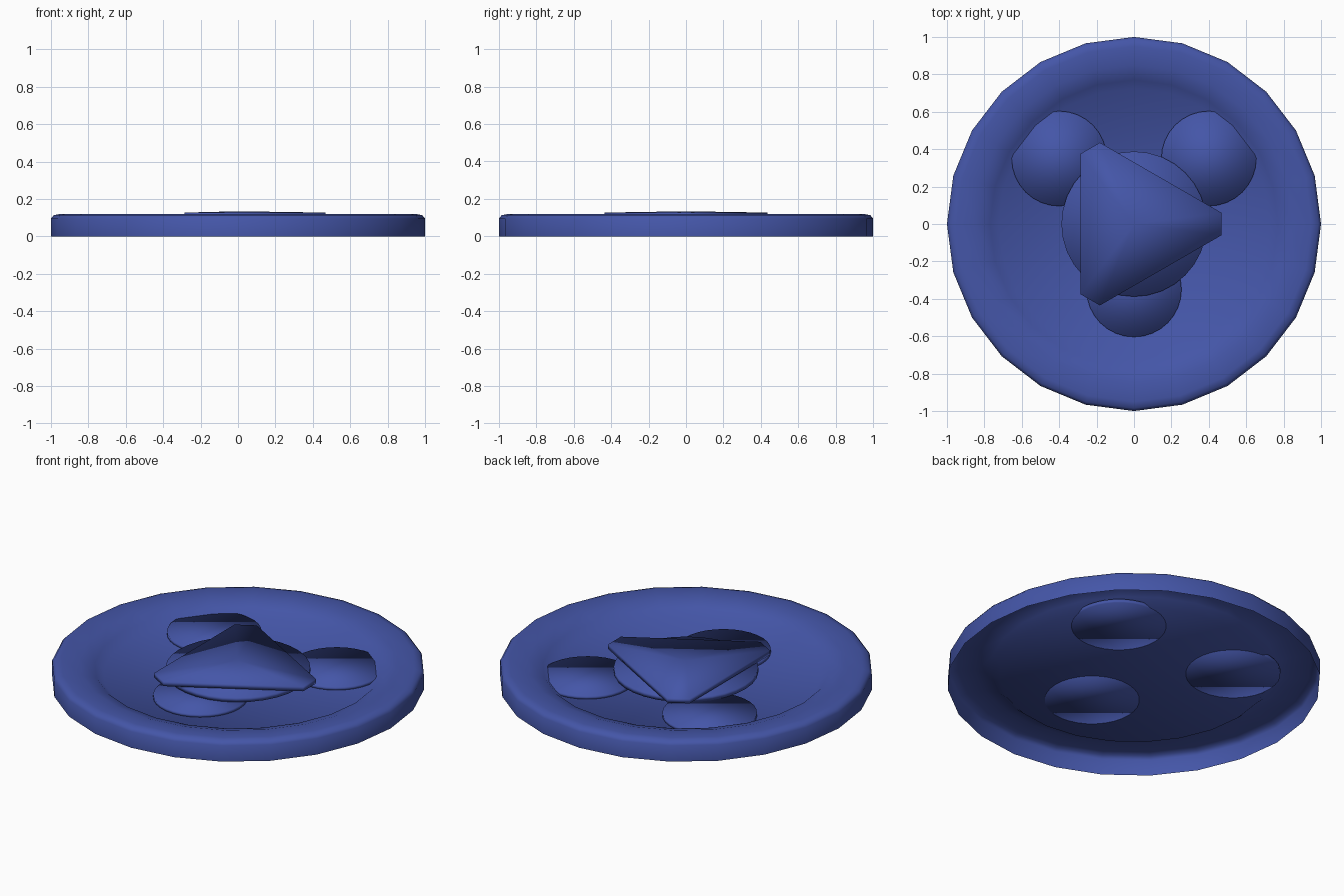
import bpy
import bmesh
from math import cos, sin, tau

cube = bpy.data.objects.get("Cube")
if cube:
    bpy.data.objects.remove(cube, do_unlink=True)

blue = bpy.data.materials.new("deep_blue")
blue.use_nodes = True
COLOUR = (0.058, 0.092, 0.39, 1)
blue.diffuse_color = COLOUR
blue.node_tree.nodes["Principled BSDF"].inputs["Base Color"].default_value = COLOUR


def circle(sides):
    return [tau * i / sides for i in range(sides)]


def lathe(name, profile, angles, location=(0, 0, 0), cap_start=True, peak=None):
    """Stack rings of (radius, z); cap the ends with flat faces or a low peak."""
    bm = bmesh.new()
    rings = [[bm.verts.new((r * cos(a), r * sin(a), z)) for a in angles] for r, z in profile]
    count = len(angles)
    for low, high in zip(rings, rings[1:]):
        for i in range(count):
            j = (i + 1) % count
            bm.faces.new((low[i], low[j], high[j], high[i]))
    if cap_start:
        bm.faces.new(rings[0][::-1])
    if peak is None:
        bm.faces.new(rings[-1])
    else:
        tip = bm.verts.new((0, 0, peak))
        for i in range(count):
            bm.faces.new((rings[-1][i], rings[-1][(i + 1) % count], tip))
    for face in bm.faces:
        face.smooth = True
    mesh = bpy.data.meshes.new(name)
    bm.to_mesh(mesh)
    bm.free()
    mesh.materials.append(blue)
    obj = bpy.data.objects.new(name, mesh)
    obj.location = location
    bpy.context.collection.objects.link(obj)
    return obj


# Thin dish: outer wall, rounded rim, sunken floor, open underneath
dish_profile = [(1, 0), (1, 0.095), (0.985, 0.113), (0.95, 0.12),
                (0.85, 0.116), (0.77, 0.09), (0.725, 0.05)]
lathe("dish", dish_profile, circle(24), cap_start=False)

# Three round pads set into the floor
for name, x, y in (("front_pad", 0, -0.35), ("left_pad", 0.4, 0.35), ("right_pad", -0.4, 0.35)):
    lathe(name, [(0.254, 0.046), (0.254, 0.068)], circle(32), (x, y, 0))

# Centre disc resting on the pads
lathe("centre_disc", [(0.388, 0.068), (0.388, 0.095)], circle(32))

# Triangular slab with clipped corners and a slight peak
corners = [tau * k / 3 + side for k in range(3) for side in (-0.127, 0.127)]
lathe("triangle_slab", [(0.472, 0.1), (0.472, 0.127)], corners, peak=0.134)
